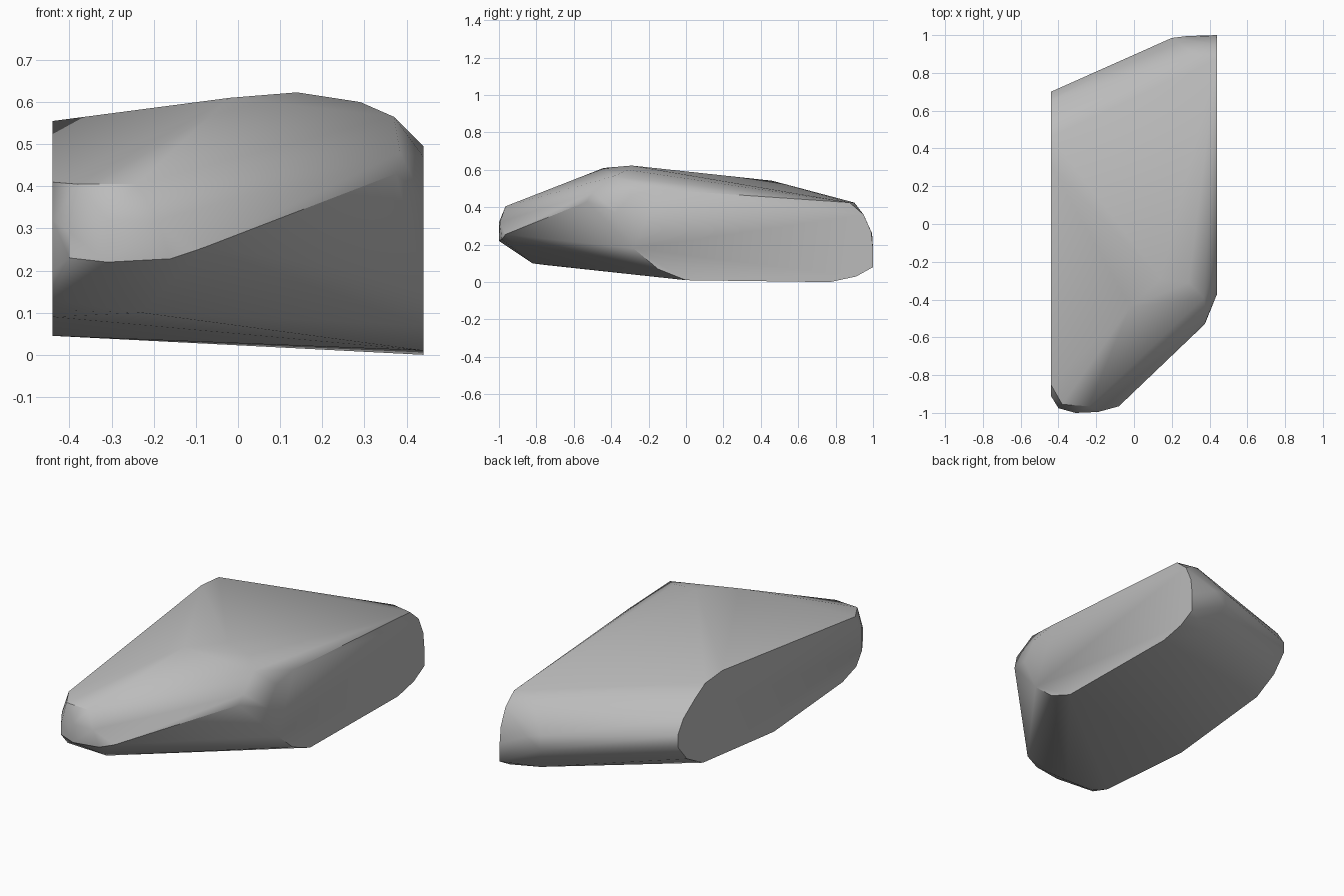
import bpy
import bmesh
import math

# Remove the default object
default_cube = bpy.data.objects.get("Cube")
if default_cube:
    bpy.data.objects.remove(default_cube, do_unlink=True)


def make_material(name, colour):
    material = bpy.data.materials.new(name)
    material.use_nodes = True
    material.diffuse_color = colour
    shader = material.node_tree.nodes["Principled BSDF"]
    shader.inputs["Base Color"].default_value = colour
    return material


def cap(x, outline):
    """Place a flat side outline of (y, z) points at the given x."""
    return [(x, y, z) for y, z in outline]


half_width = 0.44

# Flat cap on the left side: long rounded slab
left_cap = cap(half_width, [
    (0, .01), (.77, 0), (.91, .03), (1, .08), (1, .18), (.99, .27),
    (.95, .36), (.875, .425), (-.14, .495), (-.29, .47), (-.37, .37),
    (-.33, .29), (-.28, .18), (-.15, .07),
])

# Flat cap on the right side: runs further forward and rises to the back
right_cap = cap(-half_width, [
    (-.14, .045), (-.74, .09), (-.86, .13), (-.91, .2), (-.91, .32),
    (-.85, .41), (.31, .555), (.46, .542), (.55, .49), (.65, .42),
    (.7, .345), (.7, .28), (.62, .185), (.48, .11),
])

# Rounded nose at the front
nose = [
    (-.4, -.975, .23), (-.31, -1, .22), (-.16, -.985, .228),
    (-.08, -.965, .255), (-.4, -.975, .29), (-.31, -1, .32),
    (-.19, -.995, .32), (-.24, -.965, .405), (-.38, -.955, .405),
    (-.4, -.82, .105), (-.23, -.82, .1),
]

# Crown and left shoulder on top
crown = [
    (-.02, -.44, .61), (.14, -.29, .623), (.29, -.31, .6),
    (.37, -.39, .565), (.385, -.5, .48), (.375, -.53, .43),
]

# Rounded rear corner
rear_corner = [
    (.2, .985, .28), (.2, .985, .2), (.28, .995, .26),
    (.26, .9, .06), (.32, .9, .425),
]

# Wrap the outlines into one solid
bm = bmesh.new()
for point in left_cap + right_cap + nose + crown + rear_corner:
    bm.verts.new(point)
hull = bmesh.ops.convex_hull(bm, input=bm.verts, use_existing_faces=False)
inside = [v for v in bm.verts if not v.link_faces]
bmesh.ops.delete(bm, geom=inside, context="VERTS")
bmesh.ops.dissolve_limit(bm, angle_limit=math.radians(1),
                         verts=bm.verts, edges=bm.edges)
bmesh.ops.recalc_face_normals(bm, faces=bm.faces)

mesh = bpy.data.meshes.new("rock_body")
bm.to_mesh(mesh)
bm.free()
mesh.materials.append(make_material("stone grey", (0.5, 0.5, 0.5, 1)))
rock = bpy.data.objects.new("rock_body", mesh)
bpy.context.collection.objects.link(rock)

# Soft facets with crisp cap edges
bpy.ops.object.select_all(action="DESELECT")
rock.select_set(True)
bpy.context.view_layer.objects.active = rock
bpy.ops.object.shade_smooth_by_angle(angle=math.radians(40))
